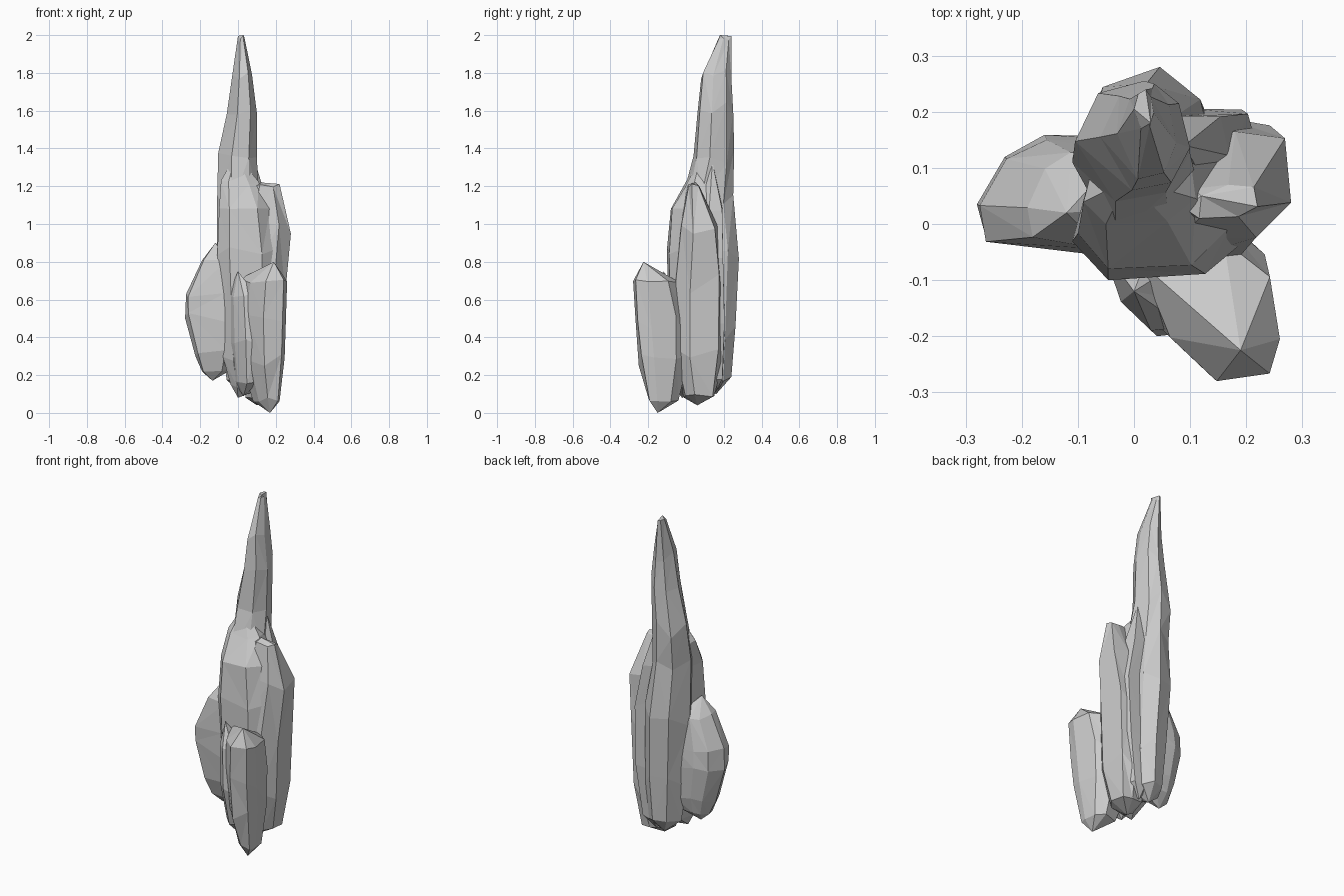
import bpy, bmesh, random

if "Cube" in bpy.data.objects:
    bpy.data.objects.remove(bpy.data.objects["Cube"])

random.seed(4)

# Normalised counter-clockwise cross-sections (0..1 in x and y)
ROUGH = [(.35, 0), (.8, .06), (1, .4), (.88, .82), (.6, 1), (.2, .9), (0, .5)]
WEDGE = [(.55, 0), (.95, .03), (1, .3), (.94, .75), (.6, 1), (0, .85), (.2, .3)]
LOBE = [(.03, .1), (.7, 0), (1, .4), (.9, .95), (.4, .96), (.16, .78), (0, .4)]
BLOCK = [(.2, 0), (.75, .03), (1, .35), (.97, .95), (.6, 1), (.1, .9), (0, .3)]


def shard(name, outline, rings, bottom, top, tilt=.25):
    """Loft an outline through (z, x0, x1, y0, y1) rings and close it with points."""
    bm = bmesh.new()
    loops = []
    for i, (z, x0, x1, y0, y1) in enumerate(rings):
        gap = min(abs(z - rings[j][0]) for j in (i - 1, i + 1) if 0 <= j < len(rings))
        inner = 0 < i < len(rings) - 1
        loop = []
        for u, v in outline:
            jz = random.uniform(-tilt, tilt) * gap if inner else random.uniform(-.012, .012)
            # pull some points inward slightly for broken facets
            k = 1 if min(u, v) < .01 or max(u, v) > .99 else 1 - random.uniform(0, .06)
            uu, vv = .5 + (u - .5) * k, .5 + (v - .5) * k
            loop.append(bm.verts.new((x0 + uu * (x1 - x0), y0 + vv * (y1 - y0), z + jz)))
        loops.append(loop)
    n = len(outline)
    for a, b in zip(loops, loops[1:]):
        for i in range(n):
            j = (i + 1) % n
            if random.random() < .5:
                bm.faces.new((a[i], a[j], b[j]))
                bm.faces.new((a[i], b[j], b[i]))
            else:
                bm.faces.new((a[i], a[j], b[i]))
                bm.faces.new((a[j], b[j], b[i]))
    lo, hi = bm.verts.new(bottom), bm.verts.new(top)
    for i in range(n):
        j = (i + 1) % n
        bm.faces.new((loops[0][j], loops[0][i], lo))
        bm.faces.new((loops[-1][i], loops[-1][j], hi))
    bmesh.ops.recalc_face_normals(bm, faces=bm.faces)
    mesh = bpy.data.meshes.new(name)
    bm.to_mesh(mesh)
    bm.free()
    ob = bpy.data.objects.new(name, mesh)
    bpy.context.collection.objects.link(ob)
    return ob


# Tall spire at the back
spire = shard("rock_spire", ROUGH, [
    (.18, -.06, .13, .02, .24), (.42, -.09, .16, -.02, .262),
    (.80, -.11, .15, -.04, .28), (1.10, -.11, .11, -.03, .25),
    (1.36, -.105, .10, .04, .255), (1.60, -.06, .10, .06, .25),
    (1.78, -.03, .075, .08, .242), (1.985, 0, .035, .17, .24)],
    (.03, .16, .10), (.03, .18, 2.0))

# Central core whose upper facets slope back to the spire
centre = shard("centre_shard", BLOCK, [
    (.14, -.04, .14, -.07, .10), (.28, -.08, .20, -.095, .13),
    (.85, -.11, .21, -.10, .13), (1.06, -.10, .17, -.08, .13),
    (1.22, -.09, .11, 0, .13)],
    (0, -.02, .08), (-.01, .08, 1.37), .15)

# Right-hand shard
right = shard("right_shard", BLOCK, [
    (.09, .04, .20, -.01, .15), (.30, .02, .238, -.07, .19),
    (.68, .02, .25, -.07, .19), (.97, .03, .28, -.03, .165),
    (1.20, .09, .22, .01, .07)],
    (.10, .06, .04), (.12, .05, 1.22))

# Ridge behind the right-hand shard
ridge = shard("back_ridge", LOBE, [
    (.17, .03, .17, .09, .20), (.45, .02, .215, .06, .215),
    (.85, .02, .225, .06, .205), (1.08, .03, .17, .07, .20)],
    (.09, .15, .10), (.09, .14, 1.33))

# Low front shard with a side splinter
front = shard("front_shard", WEDGE, [
    (.07, .08, .22, -.20, -.04), (.27, .01, .247, -.25, .02),
    (.48, -.01, .252, -.268, .02), (.70, .01, .26, -.28, -.03)],
    (.17, -.15, 0), (.19, -.225, .80))
splinter = shard("front_splinter", WEDGE, [
    (.16, -.03, .11, -.15, 0), (.35, -.055, .12, -.20, 0),
    (.62, -.055, .10, -.19, -.02)],
    (.03, -.07, .09), (0, -.12, .75))

# Bulging left shard
left = shard("left_shard", LOBE, [
    (.23, -.19, -.04, 0, .13), (.32, -.225, 0, -.04, .16),
    (.50, -.28, .02, -.055, .17), (.65, -.275, .02, -.055, .165),
    (.80, -.19, 0, -.045, .14)],
    (-.135, .05, .17), (-.12, .02, .90))

# Fuse all shards into one faceted rock
parts = [centre, right, ridge, front, splinter, left]
for p in parts:
    m = spire.modifiers.new(p.name, 'BOOLEAN')
    m.operation, m.solver, m.object = 'UNION', 'EXACT', p
deps = bpy.context.evaluated_depsgraph_get()
fused = bpy.data.meshes.new_from_object(spire.evaluated_get(deps))
spire.modifiers.clear()
spire.data = fused
for p in parts:
    bpy.data.objects.remove(p)
